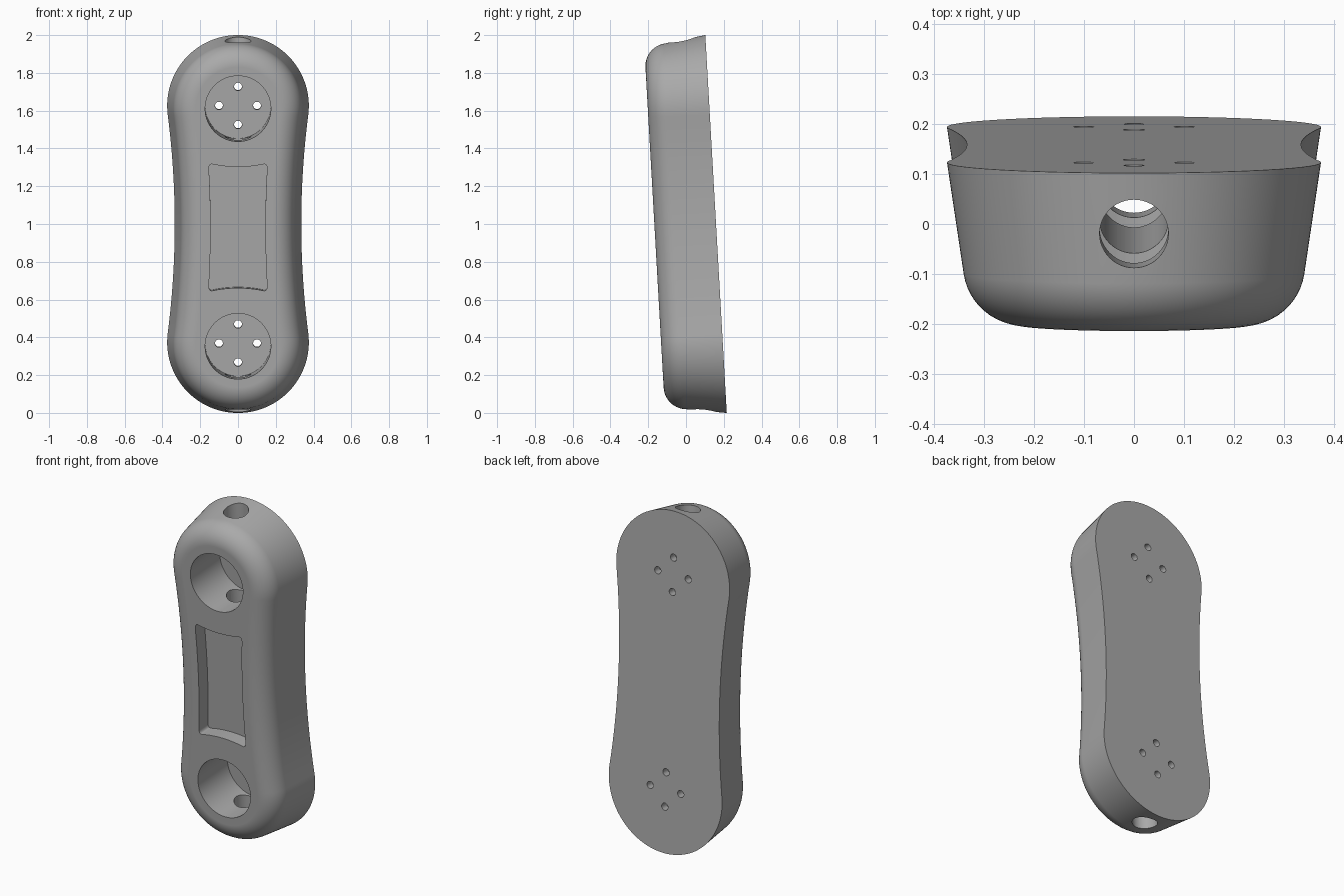
import bpy
import bmesh
from math import sin, cos, tan, pi, radians
from mathutils import Matrix

if "Cube" in bpy.data.objects:
    bpy.data.objects.remove(bpy.data.objects["Cube"])

# Key sizes: end radius, end centre, half waist, thickness, wall draft, rim fillet
END_R, END_Z, WAIST, THICK = 0.375, 0.627, 0.335, 0.326
DRAFT, FILLET = radians(8.5), 0.12
WAIST_R = (END_Z**2 + WAIST**2 - END_R**2) / (2 * (END_R - WAIST))

grey = bpy.data.materials.new("plain_grey")
grey.use_nodes = True
grey.diffuse_color = (0.4, 0.4, 0.4, 1)
grey.node_tree.nodes["Principled BSDF"].inputs["Base Color"].default_value = (0.4, 0.4, 0.4, 1)


def make_object(name, bm):
    bmesh.ops.recalc_face_normals(bm, faces=bm.faces)
    mesh = bpy.data.meshes.new(name)
    bm.to_mesh(mesh)
    bm.free()
    mesh.materials.append(grey)
    obj = bpy.data.objects.new(name, mesh)
    bpy.context.collection.objects.link(obj)
    return obj


def outline(inset):
    """Waisted capsule: round ends joined by tangent concave sides."""
    r, side_r = END_R - inset, WAIST_R + inset
    cx = WAIST + WAIST_R
    end_angle = -math_angle(cx)
    quarter = []
    for i in range(17):                      # half waist, middle to tangent point
        a = -end_angle * i / 16
        quarter.append((cx - side_r * cos(a), side_r * sin(a)))
    for i in range(1, 33):                   # round end, tangent point to tip
        a = end_angle + (pi / 2 - end_angle) * i / 32
        quarter.append((r * cos(a), END_Z + r * sin(a)))
    half = quarter + [(-x, z) for x, z in quarter[-2::-1]]
    return half + [(-x, -z) for x, z in half[1:-1]]


def math_angle(cx):
    from math import atan2
    return atan2(END_Z, cx)


def loft(name, rings):
    """Skin a list of (y, outline) rings and close both ends."""
    bm = bmesh.new()
    loops = [[bm.verts.new((x, y, z)) for x, z in pts] for y, pts in rings]
    for a, b in zip(loops, loops[1:]):
        for i in range(len(a)):
            j = (i + 1) % len(a)
            bm.faces.new((a[i], a[j], b[j], b[i]))
    bm.faces.new(loops[0])
    bm.faces.new(loops[-1])
    return make_object(name, bm)


def cylinder(name, radius, length, location, axis, segments):
    bm = bmesh.new()
    turn = Matrix.Rotation(pi / 2, 4, "X") if axis == "Y" else Matrix()
    bmesh.ops.create_cone(bm, cap_ends=True, segments=segments, radius1=radius,
                          radius2=radius, depth=length,
                          matrix=Matrix.Translation(location) @ turn)
    return make_object(name, bm)


# Body: drafted wall running into a rounded front rim
mid = THICK - FILLET
inner = FILLET / cos(DRAFT) + mid * tan(DRAFT)
profile = [(0, 0)]
for i in range(13):
    a = DRAFT + (pi / 2 - DRAFT) * i / 12
    profile.append((mid + FILLET * sin(a), inner - FILLET * cos(a)))
body = loft("link_body", [(-d, outline(o)) for d, o in profile])

cutters = []

# Round front pockets with four screw holes each
for side in (1, -1):
    z = side * 0.63
    floor = 0.047
    cutters.append(cylinder("pocket_cutter", 0.174, 0.4, (0, -floor - 0.2, z), "Y", 64))
    for k in range(4):
        a = k * pi / 2
        cutters.append(cylinder("screw_cutter", 0.021, 0.4,
                                (0.101 * cos(a), 0, z + 0.101 * sin(a)), "Y", 24))

# Cable channel running the full length
cutters.append(cylinder("channel_cutter", 0.069, 2.4, (0, -0.123, 0), "Z", 48))

# Shallow front panel recess with bowed edges and rounded corners
corner_x, corner_z = 0.156, 0.34
right = [(0.145 + (corner_x - 0.145) * t * t, corner_z * t)
         for t in [i / 8 for i in range(-8, 9)]]
top = [(corner_x * t, 0.321 + (corner_z - 0.321) * t * t)
       for t in [i / 8 for i in range(7, -8, -1)]]
panel = right + top
panel += [(-x, -z) for x, z in panel]
recess = loft("recess_cutter", [(-0.5, panel), (-THICK + 0.085, panel)])
bm = bmesh.new()
bm.from_mesh(recess.data)
corners = [e for e in bm.edges
           if all(abs(v.co.x) > corner_x - 0.001 and abs(v.co.z) > corner_z - 0.001
                  for v in e.verts)]
bmesh.ops.bevel(bm, geom=corners, offset=0.03, offset_type="OFFSET", segments=6,
                profile=0.5, affect="EDGES", clamp_overlap=False)
# Drop the bowed-edge points swallowed by the corner rounding
bmesh.ops.remove_doubles(bm, verts=bm.verts, dist=0.0005)
bm.to_mesh(recess.data)
bm.free()
cutters.append(recess)

# Carve the body
bpy.context.view_layer.objects.active = body
for cutter in cutters:
    cutter.hide_render = True
    cut = body.modifiers.new("cut", "BOOLEAN")
    cut.operation, cut.solver, cut.object = "DIFFERENCE", "EXACT", cutter
    bpy.ops.object.modifier_apply(modifier=cut.name)
    bpy.data.objects.remove(cutter)

# Smooth shading and the slight backward lean
bpy.ops.object.select_all(action="DESELECT")
body.select_set(True)
bpy.ops.object.shade_smooth_by_angle(angle=radians(30))
weighted = body.modifiers.new("weighted_normals", "WEIGHTED_NORMAL")
weighted.keep_sharp = True
body.rotation_euler.x = radians(3.25)
body.location = (0, 0.159, 1)
